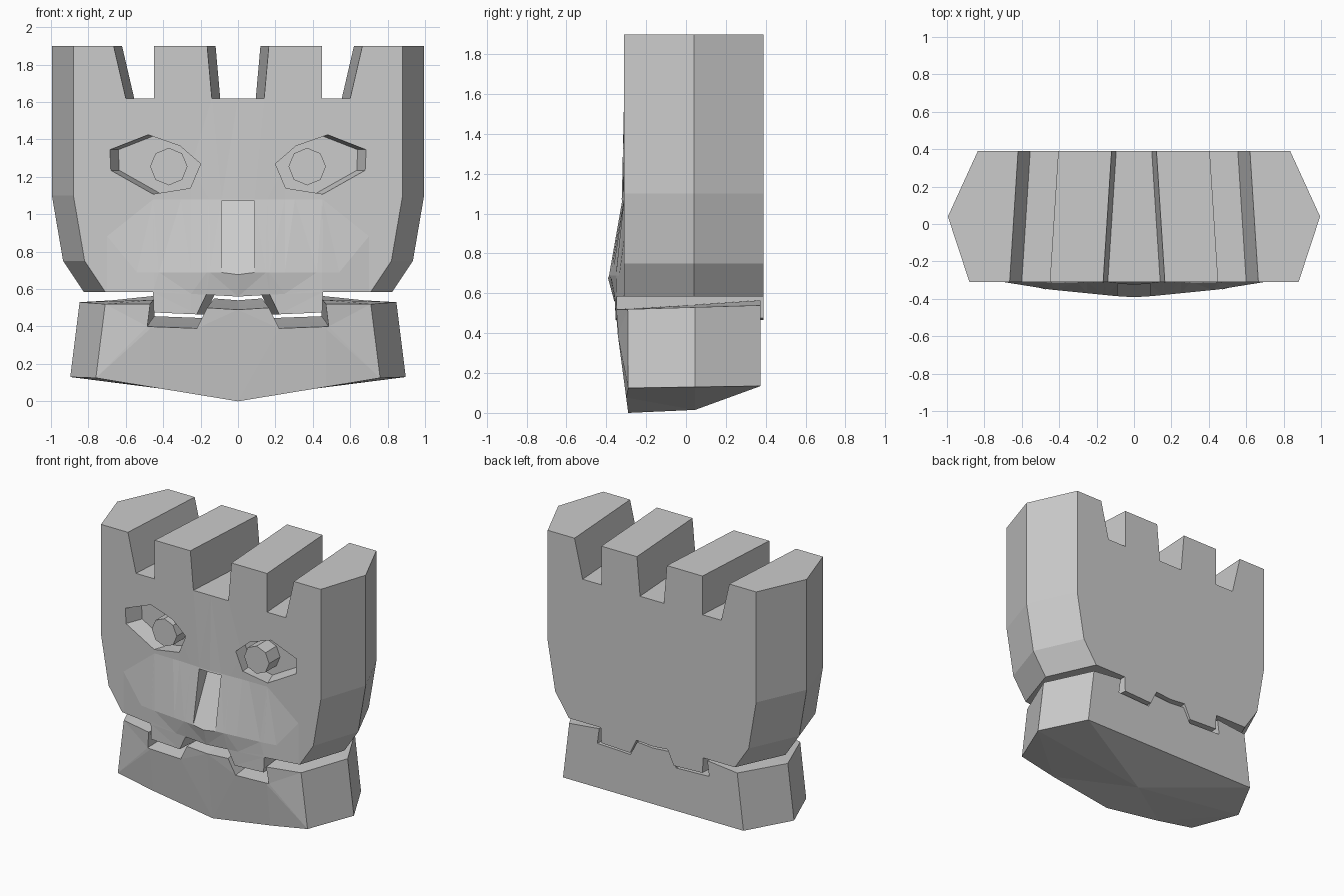
import bpy, bmesh
from mathutils import Vector

if "Cube" in bpy.data.objects:
    bpy.data.objects.remove(bpy.data.objects["Cube"])


def mirrored(half):
    """Close a half outline (first and last point on x = 0) by mirroring it."""
    return half + [(-p[0],) + tuple(p[1:]) for p in reversed(half[1:-1])]


def side(x):
    return (x > 0) - (x < 0)


def loft(name, loops, cuts_x=(), cuts_z=(), bulge=None):
    """Solid through matching 3D loops; the front cap can be cut and bulged."""
    bm = bmesh.new()
    rings = [[bm.verts.new(p) for p in loop] for loop in loops]
    n = len(rings[0])
    for a, b in zip(rings, rings[1:]):
        for i in range(n):
            j = (i + 1) % n
            bm.faces.new((a[i], a[j], b[j], b[i]))
    front = bm.faces.new(rings[0])
    bm.faces.new(list(reversed(rings[-1])))
    bmesh.ops.recalc_face_normals(bm, faces=bm.faces)
    planes = [(Vector((x, 0, 0)), Vector((1, 0, 0))) for x in cuts_x]
    planes += [(Vector((0, 0, z)), Vector((0, 0, 1))) for z in cuts_z]
    yf = loops[0][0][1]
    if bulge:
        bmesh.ops.triangulate(bm, faces=[front])
        for co, no in planes:
            faces = [f for f in bm.faces if all(abs(v.co.y - yf) < 1e-4 for v in f.verts)]
            edges = {e for f in faces for e in f.edges}
            verts = {v for f in faces for v in f.verts}
            bmesh.ops.bisect_plane(bm, geom=faces + list(edges) + list(verts),
                                   plane_co=co, plane_no=no, dist=1e-4)
        for v in bm.verts:
            if abs(v.co.y - yf) < 1e-4:
                v.co.y -= bulge(abs(v.co.x), v.co.z)
    bmesh.ops.triangulate(bm, faces=bm.faces)
    bmesh.ops.recalc_face_normals(bm, faces=bm.faces)
    mesh = bpy.data.meshes.new(name)
    bm.to_mesh(mesh)
    bm.free()
    obj = bpy.data.objects.new(name, mesh)
    bpy.context.collection.objects.link(obj)
    return obj


def lerp_table(table, t):
    """Linear interpolation in an ascending list of (position, value)."""
    if t <= table[0][0]:
        return table[0][1]
    for (a, va), (b, vb) in zip(table, table[1:]):
        if t <= b:
            return va + (vb - va) * (t - a) / (b - a)
    return table[-1][1]


def carve(obj, cutter):
    cutter.hide_render = True
    mod = obj.modifiers.new("carve", 'BOOLEAN')
    mod.operation = 'DIFFERENCE'
    mod.solver = 'EXACT'
    mod.object = cutter
    bpy.context.view_layer.objects.active = obj
    bpy.ops.object.modifier_apply(modifier=mod.name)
    bpy.data.objects.remove(cutter)


# Head: notched crown, tapered cheeks, two upper teeth; sides bevelled outward
def head_bulge(x, z):
    mid = lerp_table([(.46, .045), (.56, .05), (.69, .085), (1.08, .012), (1.62, 0)], z)
    cheek = lerp_table([(.46, .04), (.69, .04), (1.08, 0)], z)
    brow = mid if z < 1.62 else 0
    if z > 1.0:
        return lerp_table([(0, brow), (.25, 0)], x)
    return lerp_table([(0, mid), (.45, cheek), (.7, 0)], x)


half = [(0, 1.62), (.14, 1.62), (.165, 1.9), (.45, 1.9), (.45, 1.62), (.6, 1.62),
        (.665, 1.9), (.88, 1.9), (.88, 1.1), (.82, .75), (.71, .585), (.455, .585),
        (.45, .475), (.22, .465), (.17, .57), (0, .56)]
outline = mirrored(half)
rim = {(.88, 1.9), (.88, 1.1), (.82, .75), (.71, .585)}
head = loft("head", [
    [(x, -.31, z) for x, z in outline],
    [(x + side(x) * (.115 if (abs(x), z) in rim else -.0225), .04, z) for x, z in outline],
    [(x - side(x) * .045, .39, z) for x, z in outline]],
    (0, .25, -.25, .45, -.45, .7, -.7), (1.08, .69), head_bulge)

# Jaw: lower block with pockets for the teeth, underside rising to the back
half = [(0, .49, .05), (.165, .5, .05), (.22, .39, .055), (.485, .4, .055),
        (.47, .52, .045), (.71, .52, .02), (.76, .125, .01), (0, 0, .135)]
outline = mirrored(half)
jaw = loft("jaw", [
    [(x, -.29, z) for x, z, r in outline],
    [(x + side(x) * (.137 if abs(x) > .6 else -.018), .045,
      z + (r * .5 if z > 0 else .015)) for x, z, r in outline],
    [(x - side(x) * .037, .375, z + r) for x, z, r in outline]],
    (0, .47, -.47), (),
    lambda x, z: .06 * max(0, min(1, (.72 - x) / .25)) * min(1, z / .45))

# Nose groove: deep at the top, running out at the bottom
groove = [(-.6, 1.07), (-.2, 1.07), (-.6, .25)]
carve(head, loft("nose_cutter", [[(x, y, z) for y, z in groove] for x in (-.088, .088)]))

# Eye sockets with eight-sided pupils
socket = [(.685, 1.345), (.48, 1.425), (.31, 1.365), (.2, 1.27),
          (.255, 1.14), (.455, 1.108), (.68, 1.235)]
for s, label in ((-1, "left"), (1, "right")):
    carve(head, loft("eye_cutter", [
        [(s * x, -.5, z) for x, z in socket],
        [(s * x, -.31, z) for x, z in socket],
        [(s * (x - (.045 if x > .4 else .01)), -.19, z) for x, z in socket]]))
    bpy.ops.mesh.primitive_cylinder_add(vertices=8, radius=.1, depth=.15,
                                        location=(s * .37, -.24, 1.255),
                                        rotation=(1.5708, 0, 0))
    bpy.context.object.name = label + "_pupil"
